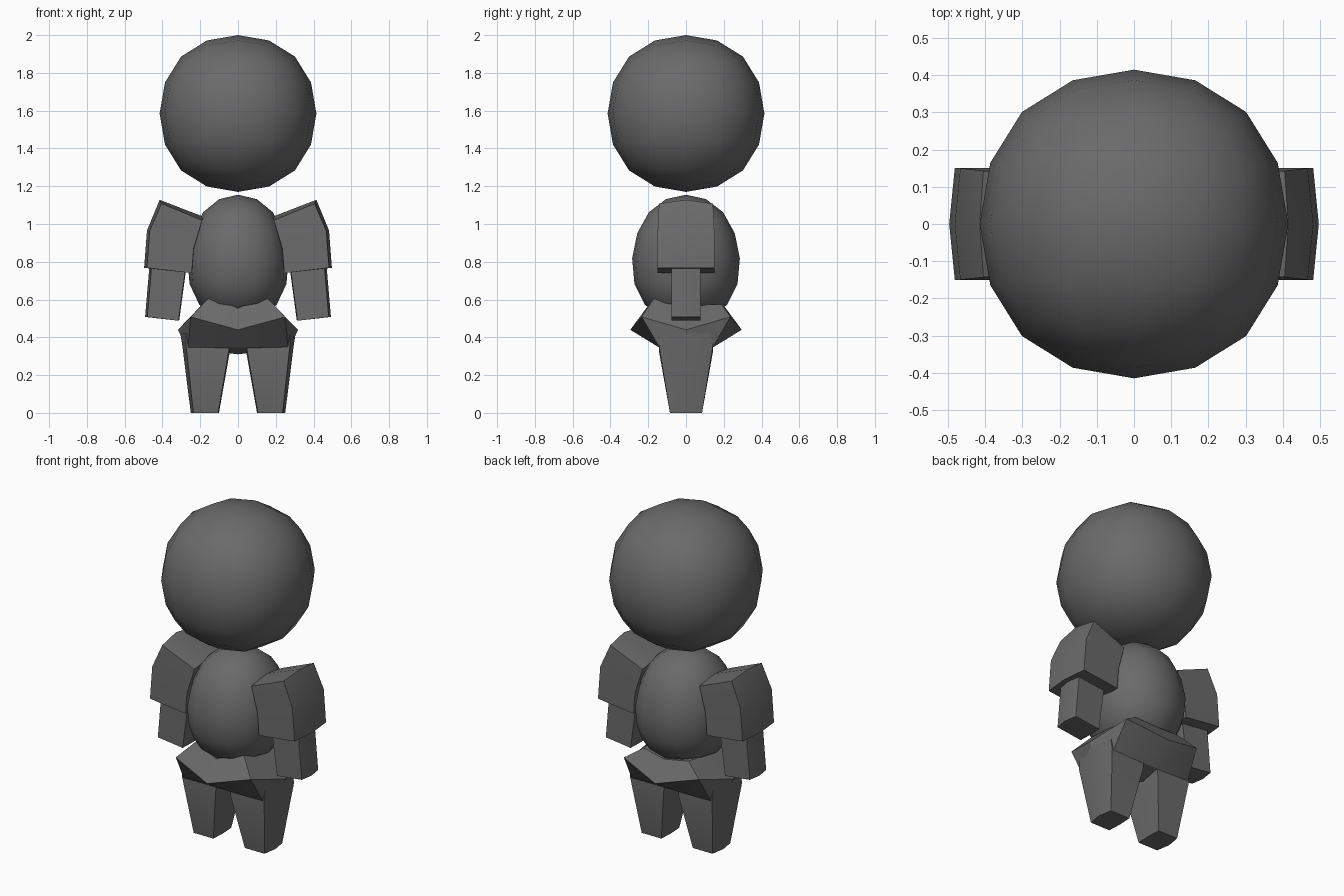
import bpy, bmesh, math

if "Cube" in bpy.data.objects:
    bpy.data.objects.remove(bpy.data.objects["Cube"])

grey = bpy.data.materials.new("dark_grey")
grey.diffuse_color = (0.145, 0.145, 0.145, 1)
grey.use_nodes = True
grey.node_tree.nodes["Principled BSDF"].inputs["Base Color"].default_value = grey.diffuse_color


def finish(obj, angle=30):
    obj.data.materials.append(grey)
    bpy.ops.object.select_all(action='DESELECT')
    obj.select_set(True)
    bpy.context.view_layer.objects.active = obj
    bpy.ops.object.shade_smooth_by_angle(angle=math.radians(angle))


def rounded_cube(name, centre, radii, taper=0.0):
    """Cube subdivided into a ball, fitted to radii, narrower towards the top."""
    bpy.ops.mesh.primitive_cube_add(size=2)
    obj = bpy.context.object
    obj.name = name
    mod = obj.modifiers.new("round", 'SUBSURF')
    mod.levels = 2
    bpy.ops.object.modifier_apply(modifier=mod.name)
    extent = max(v.co.z for v in obj.data.vertices)
    for v in obj.data.vertices:
        p = v.co / extent
        k = 1 - taper * p.z
        v.co = (centre[0] + p.x * radii[0] * k,
                centre[1] + p.y * radii[1] * k,
                centre[2] + p.z * radii[2])
    finish(obj, 50)


def loft(name, rings, bottom=None, top=None):
    """Skin rings from bottom to top; cap ends with a face or a fan to a point."""
    bm = bmesh.new()
    loops = [[bm.verts.new(p) for p in ring] for ring in rings]
    n = len(loops[0])
    for a, b in zip(loops, loops[1:]):
        for i in range(n):
            j = (i + 1) % n
            bm.faces.new((a[i], a[j], b[j], b[i]))
    for loop, point in ((loops[0], bottom), (loops[-1], top)):
        if point:
            c = bm.verts.new(point)
            for i in range(n):
                bm.faces.new((loop[i], loop[(i + 1) % n], c))
        else:
            # two quads meeting on the middle line
            bm.faces.new((loop[0], loop[1], loop[2], loop[5]))
            bm.faces.new((loop[5], loop[2], loop[3], loop[4]))
    bmesh.ops.recalc_face_normals(bm, faces=bm.faces)
    mesh = bpy.data.meshes.new(name)
    bm.to_mesh(mesh)
    bm.free()
    obj = bpy.data.objects.new(name, mesh)
    bpy.context.collection.objects.link(obj)
    finish(obj)


def limb(name, levels):
    """Mirrored box limb; level = inner x, inner z, outer x, outer z, half depth, bulge, lift."""
    for side, s in (("right", 1), ("left", -1)):
        rings = []
        for xi, zi, xo, zo, y, b, lift in levels:
            rings.append([(s * xi, -y, zi), (s * xo, -y, zo),
                          (s * (xo + b), 0, zo + lift),
                          (s * xo, y, zo), (s * xi, y, zi),
                          (s * (xi - b * 0.3), 0, zi + lift)])
        loft(f"{side}_{name}", rings)


# Head and egg-shaped body
rounded_cube("head", (0, 0, 1.585), (0.415, 0.415, 0.415))
rounded_cube("body", (0, 0, 0.817), (0.268, 0.285, 0.338), taper=0.07)

# Puffed upper sleeves, bent in the middle
limb("sleeve", [(0.245, 0.74, 0.482, 0.768, 0.15, 0.015, 0),
                (0.235, 0.87, 0.467, 0.965, 0.15, 0.015, 0),
                (0.19, 1.02, 0.405, 1.108, 0.143, 0.01, 0.02)])

# Forearms
limb("forearm", [(0.315, 0.488, 0.48, 0.508, 0.078, 0.012, 0),
                 (0.277, 0.77, 0.455, 0.80, 0.078, 0.012, 0)])

# Legs, wider at the hips
limb("leg", [(0.105, 0, 0.236, 0, 0.085, 0.014, 0),
             (0.05, 0.32, 0.274, 0.35, 0.142, 0.02, 0),
             (0.04, 0.40, 0.275, 0.42, 0.13, 0.03, 0)])


# Flared hip skirt: waist, raised-corner hem, underside
def skirt_ring(front, side, corner_x, front_corner, back_corner):
    (fy, fz), (sx, sz) = front, side
    (cy, cz), (by, bz) = front_corner, back_corner
    return [(0, -fy, fz), (corner_x, -cy, cz), (sx, 0, sz), (corner_x, by, bz),
            (0, fy, fz), (-corner_x, by, bz), (-sx, 0, sz), (-corner_x, -cy, cz)]


loft("hip_skirt", [
    skirt_ring((0.14, 0.345), (0.30, 0.405), 0.265, (0.14, 0.345), (0.14, 0.345)),
    skirt_ring((0.295, 0.44), (0.318, 0.44), 0.25, (0.235, 0.508), (0.235, 0.508)),
    skirt_ring((0.21, 0.555), (0.19, 0.57), 0.15, (0.165, 0.615), (0.19, 0.575)),
], bottom=(0, 0, 0.31), top=(0, 0, 0.55))
